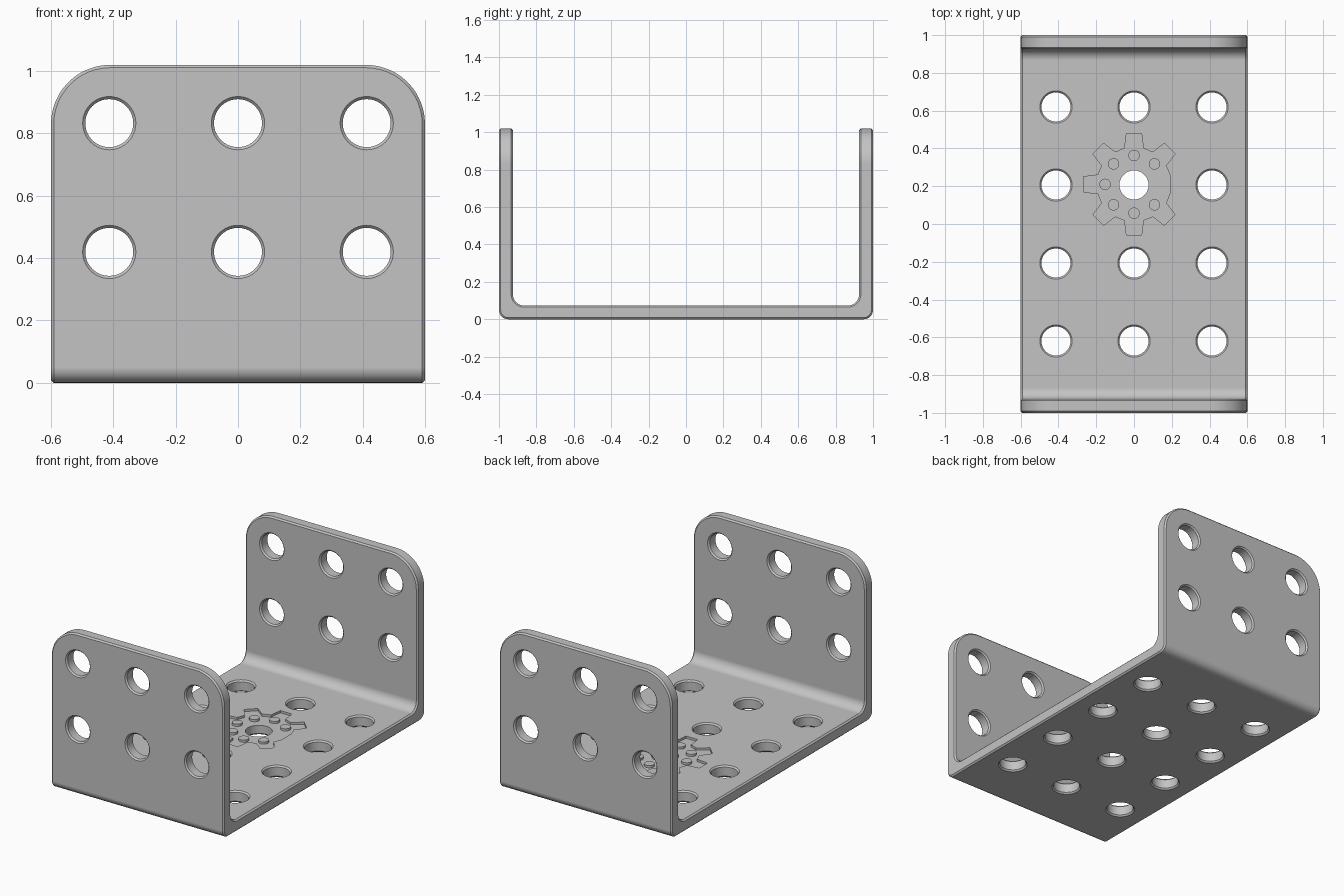
import bpy, bmesh, math
from mathutils import Matrix, Vector

cube = bpy.data.objects.get("Cube")
if cube:
    bpy.data.objects.remove(cube, do_unlink=True)

HALF_X, HEIGHT, THICK = 0.6, 1.02, 0.074
PITCH, HOLE, RIM, LIP = 0.413, 0.077, 0.085, 0.009
GEAR_Y, RECESS = 0.21, 0.014

grey = bpy.data.materials.new("satin grey")
grey.use_nodes = True
colour = (0.55, 0.55, 0.55, 1)
grey.diffuse_color = colour
grey.node_tree.nodes["Principled BSDF"].inputs["Base Color"].default_value = colour


def make_object(name, bm):
    bmesh.ops.recalc_face_normals(bm, faces=bm.faces)
    mesh = bpy.data.meshes.new(name)
    bm.to_mesh(mesh)
    bm.free()
    mesh.materials.append(grey)
    obj = bpy.data.objects.new(name, mesh)
    bpy.context.collection.objects.link(obj)
    return obj


def select_only(obj):
    bpy.ops.object.select_all(action='DESELECT')
    obj.select_set(True)
    bpy.context.view_layer.objects.active = obj


def arc(cy, cz, radius, start, end, steps=8):
    angles = [math.radians(start + (end - start) * i / steps) for i in range(steps + 1)]
    return [(cy + radius * math.cos(a), cz + radius * math.sin(a)) for a in angles]


def prism(bm, points, depth):
    face = bm.faces.new([bm.verts.new(p) for p in points])
    moved = bmesh.ops.extrude_face_region(bm, geom=[face])["geom"]
    bmesh.ops.translate(bm, vec=depth, verts=[v for v in moved if isinstance(v, bmesh.types.BMVert)])


def cut(target, cutter):
    mod = target.modifiers.new("cut", 'BOOLEAN')
    mod.operation, mod.solver, mod.object = 'DIFFERENCE', 'EXACT', cutter
    select_only(target)
    bpy.ops.object.modifier_apply(modifier=mod.name)
    bpy.data.objects.remove(cutter, do_unlink=True)


# Bent channel: half profile mirrored into a U, then extruded across x
r_out, r_in = 0.05, 0.06
inner = 1 - THICK
half = arc(1 - r_out, r_out, r_out, -90, 0) + [(1, HEIGHT), (inner, HEIGHT)]
half += arc(inner - r_in, THICK + r_in, r_in, 0, -90)
profile = half + [(-y, z) for y, z in reversed(half)]
bm = bmesh.new()
prism(bm, [(-HALF_X, y, z) for y, z in profile], Vector((2 * HALF_X, 0, 0)))
bmesh.ops.recalc_face_normals(bm, faces=bm.faces)

# Rounded upper corners of both flanges: only the short edges across the sheet
corners = [e for e in bm.edges
           if abs(e.verts[0].co.x - e.verts[1].co.x) < 1e-4
           and all(abs(v.co.z - HEIGHT) < 1e-4 for v in e.verts)]
bmesh.ops.bevel(bm, geom=corners, offset=0.19, segments=12, profile=0.5, affect='EDGES')
bracket = make_object("channel_bracket", bm)

# Chamfered sheet edges
mod = bracket.modifiers.new("edges", 'BEVEL')
mod.width, mod.segments = 0.009, 1
mod.limit_method, mod.angle_limit = 'ANGLE', math.radians(30)
mod.use_clamp_overlap = False
select_only(bracket)
bpy.ops.object.modifier_apply(modifier=mod.name)


def add_hole(bm, matrix, sides=40):
    """Through-hole cutter, countersunk on both faces of the sheet."""
    h = THICK / 2
    rings = []
    for z, r in [(-h - LIP, RIM + LIP), (-h + LIP, HOLE), (h - LIP, HOLE), (h + LIP, RIM + LIP)]:
        rings.append([bm.verts.new(matrix @ Vector((
            r * math.cos(2 * math.pi * i / sides), r * math.sin(2 * math.pi * i / sides), z)))
            for i in range(sides)])
    for low, high in zip(rings, rings[1:]):
        for i in range(sides):
            j = (i + 1) % sides
            bm.faces.new((low[i], low[j], high[j], high[i]))
    bm.faces.new(rings[0])
    bm.faces.new(rings[-1])


# Hole grid in the base and in both flanges
bm = bmesh.new()
upright = Matrix.Rotation(math.pi / 2, 4, 'X')
for col in (-1, 0, 1):
    x = col * PITCH
    for row in range(4):
        add_hole(bm, Matrix.Translation((x, (row - 1.5) * PITCH, THICK / 2)))
    for side in (-1, 1):
        for z in (0.42, 0.42 + PITCH):
            add_hole(bm, Matrix.Translation((x, side * (1 - THICK / 2), z)) @ upright)
cut(bracket, make_object("hole_cutter", bm))

# Plain gear-shaped recess around one base hole
outline = []
for k in range(8):
    a = k * math.pi / 4
    tooth = [(0.19, -0.05), (0.268, -0.04), (0.268, 0.04), (0.19, 0.05)]
    if k == 0:
        tooth = [(0.19, -0.05), (0.19, 0.05)]
    for u, v in tooth:
        outline.append((u * math.cos(a) - v * math.sin(a),
                        GEAR_Y + u * math.sin(a) + v * math.cos(a), THICK - RECESS))
bm = bmesh.new()
prism(bm, outline, Vector((0, 0, 0.06)))
cut(bracket, make_object("gear_cutter", bm))

# Smooth bends and hole walls, with flat sheet faces kept even
select_only(bracket)
bpy.ops.object.shade_smooth_by_angle(angle=math.radians(30))
mod = bracket.modifiers.new("even_faces", 'WEIGHTED_NORMAL')
mod.keep_sharp = True

# Small round pegs standing in the recess, level with the base
bm = bmesh.new()
for k in range(1, 8):
    a = k * math.pi / 4
    spot = Matrix.Translation((0.153 * math.cos(a), GEAR_Y + 0.153 * math.sin(a), THICK - RECESS / 2))
    bmesh.ops.create_cone(bm, cap_ends=True, segments=24, radius1=0.03, radius2=0.03,
                          depth=RECESS, matrix=spot)
pegs = make_object("recess_pegs", bm)
select_only(pegs)
bpy.ops.object.shade_smooth_by_angle(angle=math.radians(30))
